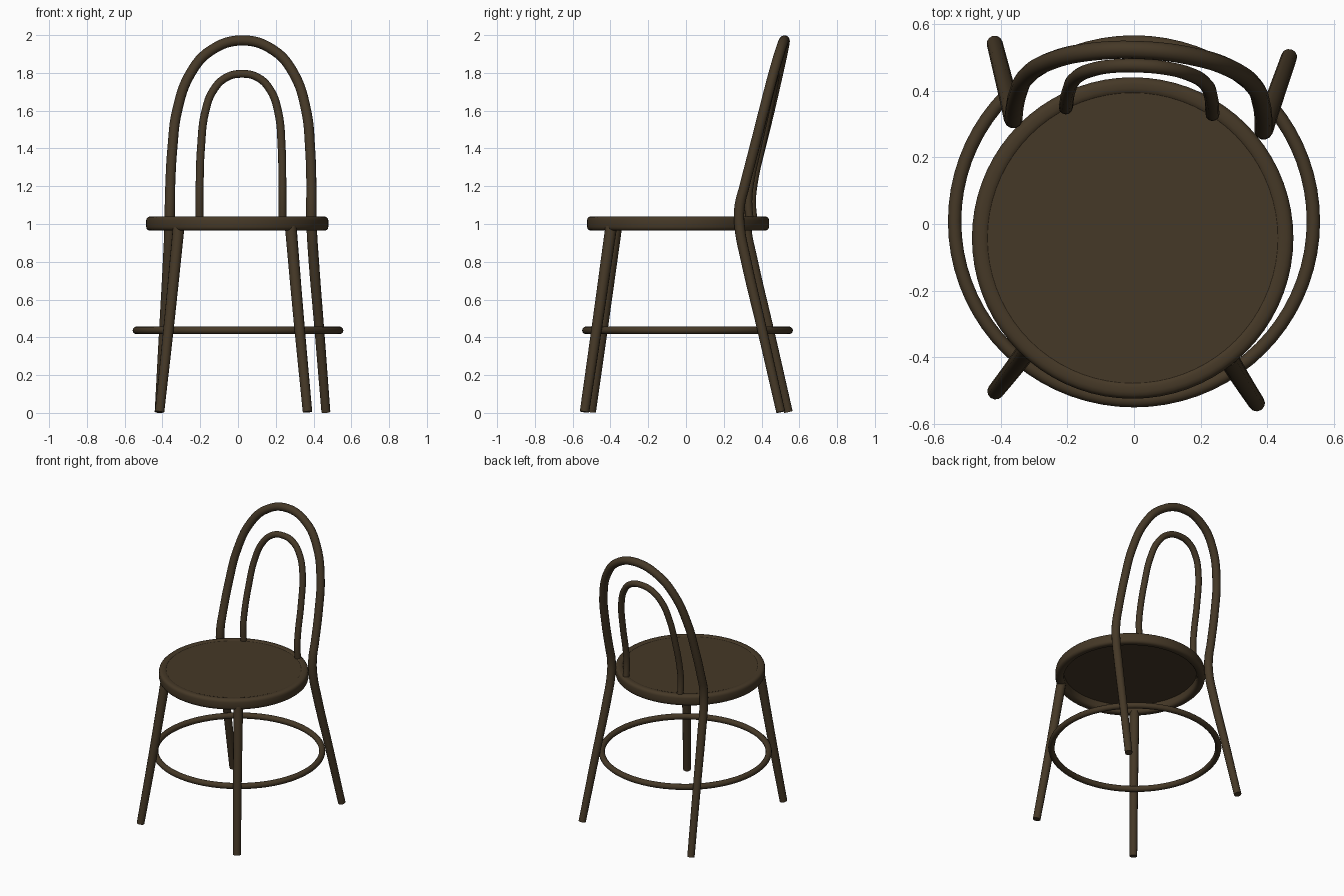
import bpy, bmesh, math
from mathutils import Matrix

if "Cube" in bpy.data.objects:
    bpy.data.objects.remove(bpy.data.objects["Cube"])

wood = bpy.data.materials.new("dark_wood")
wood.diffuse_color = (0.060, 0.040, 0.020, 1)
wood.use_nodes = True
wood.node_tree.nodes["Principled BSDF"].inputs["Base Color"].default_value = wood.diffuse_color
TWIST = Matrix.Rotation(math.radians(-2.6), 4, 'Z')   # frame is turned slightly


def finish(obj, angle=40):
    obj.data.materials.clear()
    obj.data.materials.append(wood)
    bpy.ops.object.select_all(action='DESELECT')
    obj.select_set(True)
    bpy.context.view_layer.objects.active = obj
    bpy.ops.object.shade_smooth_by_angle(angle=math.radians(angle))


def rod(name, points, res=6):
    """Round bent rod through (x, y, z, radius) points."""
    cu = bpy.data.curves.new(name, 'CURVE')
    cu.dimensions = '3D'
    cu.bevel_depth = 1.0
    cu.bevel_resolution = 4
    cu.resolution_u = res
    cu.use_fill_caps = True
    sp = cu.splines.new('BEZIER')
    sp.bezier_points.add(len(points) - 1)
    for bp, (x, y, z, r) in zip(sp.bezier_points, points):
        bp.co = TWIST @ Matrix.Translation((x, y, z)).to_translation()
        bp.radius = r
        bp.handle_left_type = bp.handle_right_type = 'AUTO'
    obj = bpy.data.objects.new(name, cu)
    bpy.context.collection.objects.link(obj)
    bpy.ops.object.select_all(action='DESELECT')
    obj.select_set(True)
    bpy.context.view_layer.objects.active = obj
    bpy.ops.object.convert(target='MESH')
    finish(bpy.context.object)


def hoop(name, half):
    """Mirror half an arch (last point on the middle) and sweep it."""
    rod(name, half + [(-x, y, z, r) for x, y, z, r in reversed(half[:-1])])


def lathe(name, profile, center, steps=72):
    """Spin a closed (radius, z) profile around the vertical axis."""
    bm = bmesh.new()
    rings = []
    for i in range(steps):
        a = 2 * math.pi * i / steps
        rings.append([bm.verts.new((center[0] + r * math.cos(a),
                                    center[1] + r * math.sin(a), z)) for r, z in profile])
    n = len(profile)
    for i in range(steps):
        p, q = rings[i], rings[(i + 1) % steps]
        for j in range(n):
            k = (j + 1) % n
            bm.faces.new((p[j], q[j], q[k], p[k]))
    bmesh.ops.recalc_face_normals(bm, faces=bm.faces)
    me = bpy.data.meshes.new(name)
    bm.to_mesh(me)
    bm.free()
    obj = bpy.data.objects.new(name, me)
    bpy.context.collection.objects.link(obj)
    finish(obj)


def rounded_box(r0, r1, z0, z1, c):
    corners = [(r1 - c, z1 - c, 0), (r0 + c, z1 - c, 90), (r0 + c, z0 + c, 180), (r1 - c, z0 + c, 270)]
    return [(x + c * math.cos(math.radians(s + d)), z + c * math.sin(math.radians(s + d)))
            for x, z, s in corners for d in (0, 30, 60, 90)]


# Seat rim and thin recessed panel
SEAT = (-0.004, -0.042)
lathe("seat_rim", rounded_box(0.428, 0.482, 0.965, 1.04, 0.02), SEAT)
bpy.ops.mesh.primitive_cylinder_add(vertices=72, radius=0.436, depth=0.014,
                                    location=(SEAT[0], SEAT[1], 1.028))
bpy.context.object.name = "seat_panel"
finish(bpy.context.object)

# Foot ring
lathe("foot_ring", [(0.538 + 0.02 * math.cos(t * math.pi / 6), 0.437 + 0.02 * math.sin(t * math.pi / 6))
                    for t in range(12)], (0.0, 0.008))

# Outer frame: back legs and back arch in one bent rod
hoop("back_frame", [
    (0.442, 0.522, 0.005, 0.024), (0.412, 0.422, 0.44, 0.026), (0.386, 0.335, 0.81, 0.028),
    (0.377, 0.302, 0.98, 0.028), (0.375, 0.301, 1.09, 0.028), (0.374, 0.327, 1.2, 0.027),
    (0.365, 0.378, 1.4, 0.027), (0.342, 0.428, 1.6, 0.027), (0.272, 0.477, 1.8, 0.027),
    (0.165, 0.508, 1.92, 0.027), (0.0, 0.522, 1.972, 0.027)])

# Inner arch
hoop("inner_arch", [
    (0.22, 0.350, 1.0, 0.021), (0.22, 0.340, 1.12, 0.021), (0.219, 0.350, 1.22, 0.021),
    (0.214, 0.388, 1.4, 0.021), (0.192, 0.432, 1.6, 0.021), (0.150, 0.455, 1.71, 0.021),
    (0.085, 0.470, 1.775, 0.021), (0.0, 0.475, 1.795, 0.021)])

# Tapered front legs
for side, name in ((-1, "front_leg_left"), (1, "front_leg_right")):
    rod(name, [(side * 0.392, -0.52, 0.005, 0.025), (side * 0.342, -0.45, 0.5, 0.028),
               (side * 0.297, -0.383, 0.985, 0.031)], 3)
